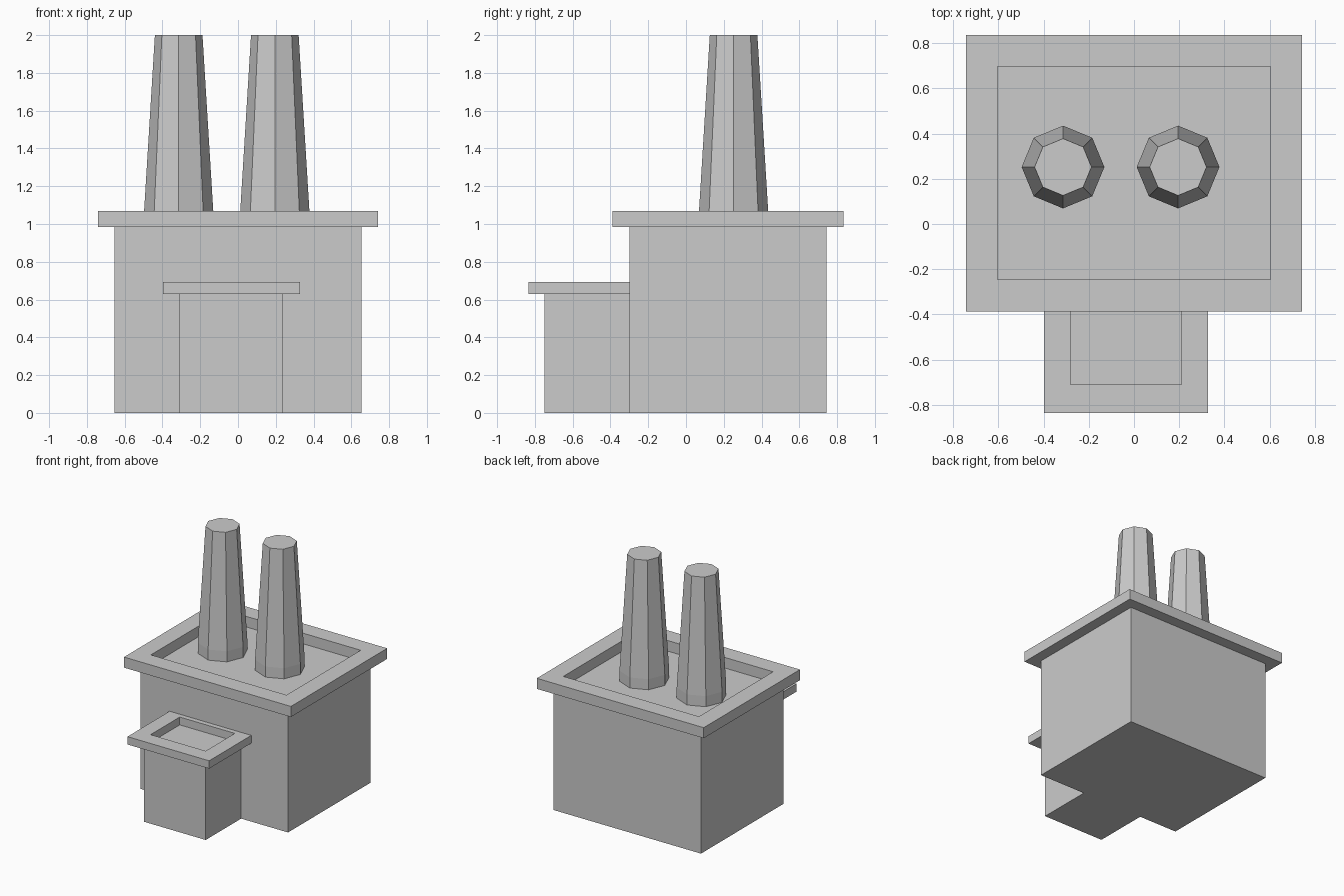
import bpy, bmesh, math

if "Cube" in bpy.data.objects:
    bpy.data.objects.remove(bpy.data.objects["Cube"])


def finish(name, bm):
    bmesh.ops.recalc_face_normals(bm, faces=bm.faces[:])
    mesh = bpy.data.meshes.new(name)
    bm.to_mesh(mesh)
    bm.free()
    obj = bpy.data.objects.new(name, mesh)
    bpy.context.collection.objects.link(obj)
    return obj


def rect(bm, r, z):
    x0, x1, y0, y1 = r
    return [bm.verts.new((x, y, z)) for x, y in ((x0, y0), (x1, y0), (x1, y1), (x0, y1))]


def bridge(bm, a, b):
    n = len(a)
    for i in range(n):
        j = (i + 1) % n
        bm.faces.new((a[i], a[j], b[j], b[i]))


def block(name, r, z0, z1):
    bm = bmesh.new()
    a, b = rect(bm, r, z0), rect(bm, r, z1)
    bridge(bm, a, b)
    bm.faces.new(a)
    bm.faces.new(b)
    return finish(name, bm)


def frame(name, outer, inner, z0, z1):
    bm = bmesh.new()
    loops = [rect(bm, outer, z0), rect(bm, outer, z1), rect(bm, inner, z1), rect(bm, inner, z0)]
    for i in range(4):
        bridge(bm, loops[i], loops[(i + 1) % 4])
    return finish(name, bm)


def chimney(name, cx, cy, profile, sides=8):
    bm = bmesh.new()
    rings = [[bm.verts.new((cx + r * math.cos(math.tau * i / sides),
                            cy + r * math.sin(math.tau * i / sides), z))
              for i in range(sides)] for r, z in profile]
    for a, b in zip(rings, rings[1:]):
        bridge(bm, a, b)
    bm.faces.new(rings[0])
    bm.faces.new(rings[-1])
    return finish(name, bm)


# Main hall and its overhanging parapet
block("main_building", (-0.655, 0.655, -0.30, 0.745), 0, 0.985)
frame("main_parapet", (-0.742, 0.742, -0.388, 0.835), (-0.603, 0.603, -0.245, 0.697), 0.985, 1.07)

# Front annex and its parapet
block("front_annex", (-0.312, 0.238, -0.75, -0.30), 0, 0.63)
frame("annex_parapet", (-0.398, 0.328, -0.835, -0.30), (-0.28, 0.21, -0.71, -0.34), 0.63, 0.693)

# Tapered octagonal chimneys with a straight base
for side, cx in (("left", -0.314), ("right", 0.195)):
    chimney(side + "_chimney", cx, 0.252, [(0.183, 0.985), (0.183, 1.07), (0.126, 2.0)])
